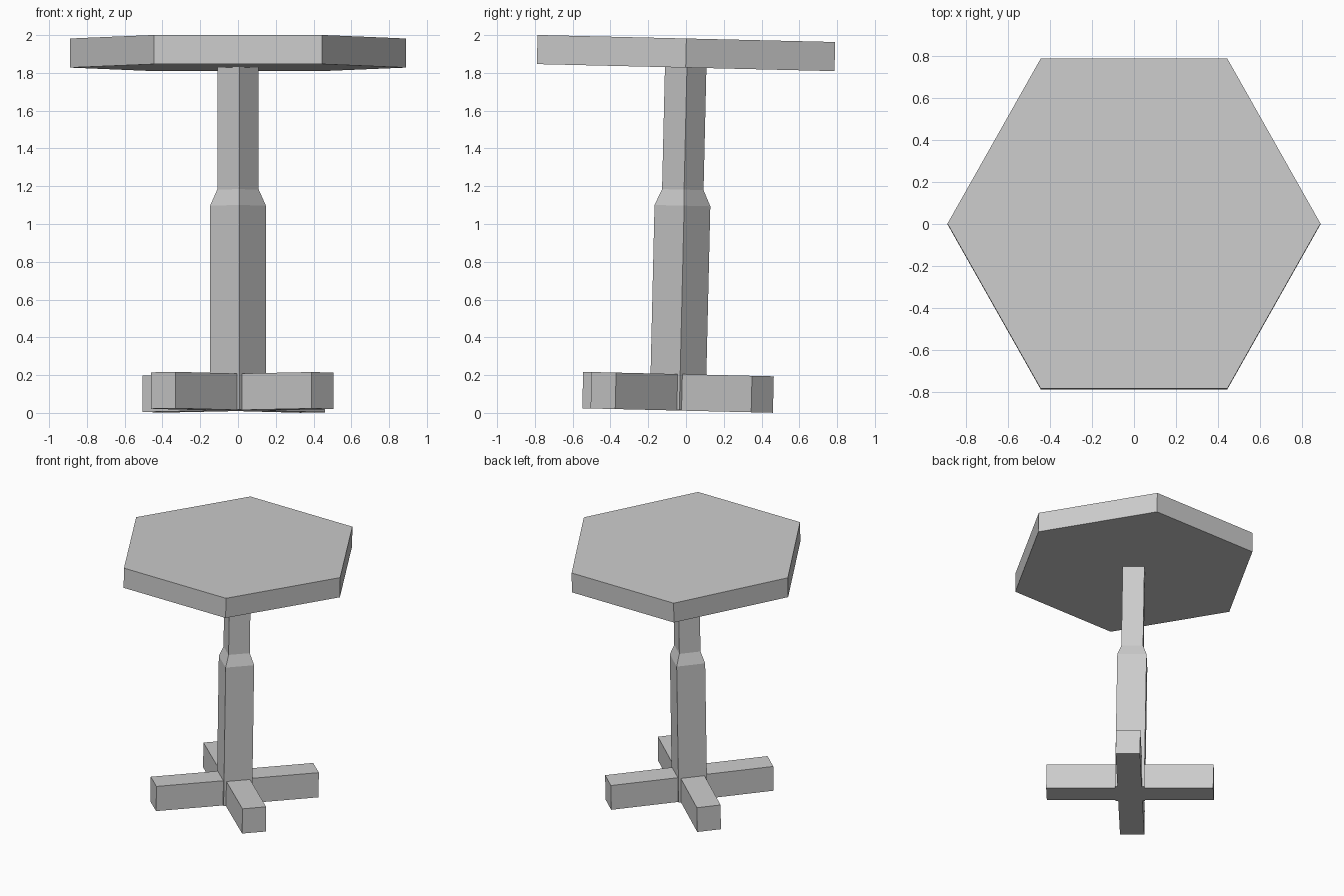
import bpy, bmesh, math
from mathutils import Matrix, Vector

if "Cube" in bpy.data.objects:
    bpy.data.objects.remove(bpy.data.objects["Cube"])

# The whole table leans slightly about a point in the top
PIVOT = Vector((0, 0, 1.9))
LEAN = (Matrix.Translation(PIVOT) @ Matrix.Rotation(math.radians(-1.35), 4, 'X')
        @ Matrix.Translation(-PIVOT))
TWIST = math.radians(3.5)


def ring(sides, rx, ry, start=0.0):
    return [(rx * math.cos(start + i * math.tau / sides),
             ry * math.sin(start + i * math.tau / sides)) for i in range(sides)]


def loft(name, sections):
    """Join stacked outlines [(z, outline), ...] into a closed solid."""
    bm = bmesh.new()
    rows = [[bm.verts.new((x, y, z)) for x, y in outline] for z, outline in sections]
    n = len(rows[0])
    for low, high in zip(rows, rows[1:]):
        for i in range(n):
            j = (i + 1) % n
            bm.faces.new((low[i], low[j], high[j], high[i]))
    bm.faces.new(rows[0][::-1])
    bm.faces.new(rows[-1])
    bm.transform(LEAN)
    bmesh.ops.recalc_face_normals(bm, faces=bm.faces)
    mesh = bpy.data.meshes.new(name)
    bm.to_mesh(mesh)
    bm.free()
    obj = bpy.data.objects.new(name, mesh)
    bpy.context.collection.objects.link(obj)
    return obj


# Hexagonal table top, slightly stretched in depth
hexagon = ring(6, 0.89, 0.788 / math.sin(math.pi / 3))
loft("table_top", [(1.828, hexagon), (1.982, hexagon)])

# Square post, corners to the front, stepping in above the middle
post = [(0.014, 0.148), (1.097, 0.148), (1.182, 0.11), (1.835, 0.11)]
loft("post", [(z, ring(4, r, r, TWIST)) for z, r in post])

# Cross-shaped foot with four diagonal arms
HALF, REACH = 0.087, 0.597
cross = []
for k in range(4):
    a = TWIST + math.pi / 4 + k * math.pi / 2
    c, s = math.cos(a), math.sin(a)
    for u, v in ((REACH, -HALF), (REACH, HALF), (HALF, HALF)):
        cross.append((u * c - v * s, u * s + v * c))
loft("cross_foot", [(0.012, cross), (0.205, cross)])
